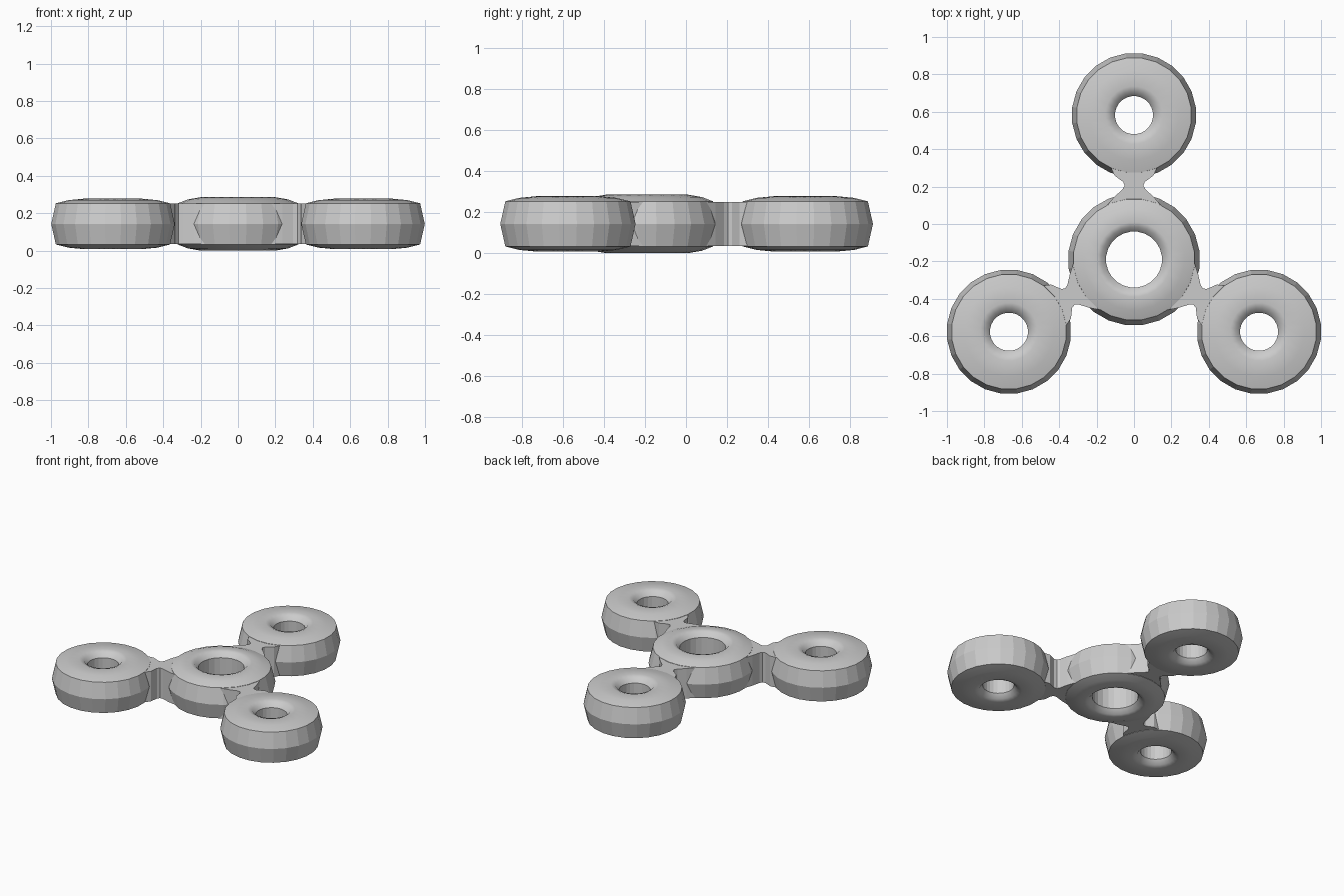
import bpy, bmesh
from math import cos, sin, pi, radians

if "Cube" in bpy.data.objects:
    bpy.data.objects.remove(bpy.data.objects["Cube"])

MID = 0.143   # height of the symmetry plane
SEG = 24
HUB = (0.0, -0.19)


def finish(name, bm, smooth_caps):
    bmesh.ops.recalc_face_normals(bm, faces=bm.faces)
    for f in bm.faces:
        f.smooth = smooth_caps and abs(f.normal.z) > 0.5
    mesh = bpy.data.meshes.new(name)
    bm.to_mesh(mesh)
    bm.free()
    obj = bpy.data.objects.new(name, mesh)
    bpy.context.collection.objects.link(obj)
    return obj


def ring(name, centre, half_profile):
    """Lathe a closed section, mirrored about the mid plane."""
    # first and last points lie on the mid plane
    lower = [(r, -h) for r, h in half_profile[-2:0:-1]]
    section = half_profile + lower
    bm = bmesh.new()
    loops = []
    for i in range(SEG):
        a = 2 * pi * (i + 0.5) / SEG
        loops.append([bm.verts.new((centre[0] + r * cos(a),
                                    centre[1] + r * sin(a), MID + h))
                      for r, h in section])
    n = len(section)
    for i in range(SEG):
        a, b = loops[i], loops[(i + 1) % SEG]
        for j in range(n):
            k = (j + 1) % n
            bm.faces.new((a[j], b[j], b[k], a[k]))
    return finish(name, bm, True)


def neck(name, angle):
    """Waisted flat bridge running outward from the hub."""
    side = [(0.26, 0.17), (0.335, 0.105), (0.375, 0.062), (0.395, 0.05),
            (0.415, 0.058), (0.45, 0.105), (0.53, 0.14)]
    outline = [(d, -w) for d, w in side] + [(d, w) for d, w in reversed(side)]
    c, s = cos(angle), sin(angle)
    bm = bmesh.new()
    verts = [bm.verts.new((HUB[0] + d * c - w * s, HUB[1] + d * s + w * c,
                           MID - 0.108)) for d, w in outline]
    base = bm.faces.new(verts)
    ext = bmesh.ops.extrude_face_region(bm, geom=[base], use_keep_orig=True)
    top = [v for v in ext["geom"] if isinstance(v, bmesh.types.BMVert)]
    bmesh.ops.translate(bm, verts=top, vec=(0, 0, 0.216))
    return finish(name, bm, False)


# Central hub
ring("hub_ring", HUB, [
    (0.353, 0), (0.325, 0.11), (0.27, 0.131), (0.20, 0.143),
    (0.175, 0.135), (0.15, 0.105), (0.15, 0)])

# Three outer weights and their bridges
for label, deg in (("back", 90), ("left", 210), ("right", 330)):
    a = radians(deg)
    dist = 0.772
    ring(label + "_weight_ring",
         (HUB[0] + dist * cos(a), HUB[1] + dist * sin(a)), [
        (0.333, 0), (0.308, 0.11), (0.24, 0.127), (0.155, 0.135),
        (0.125, 0.125), (0.102, 0.095), (0.102, 0)])
    neck(label + "_neck", a)
